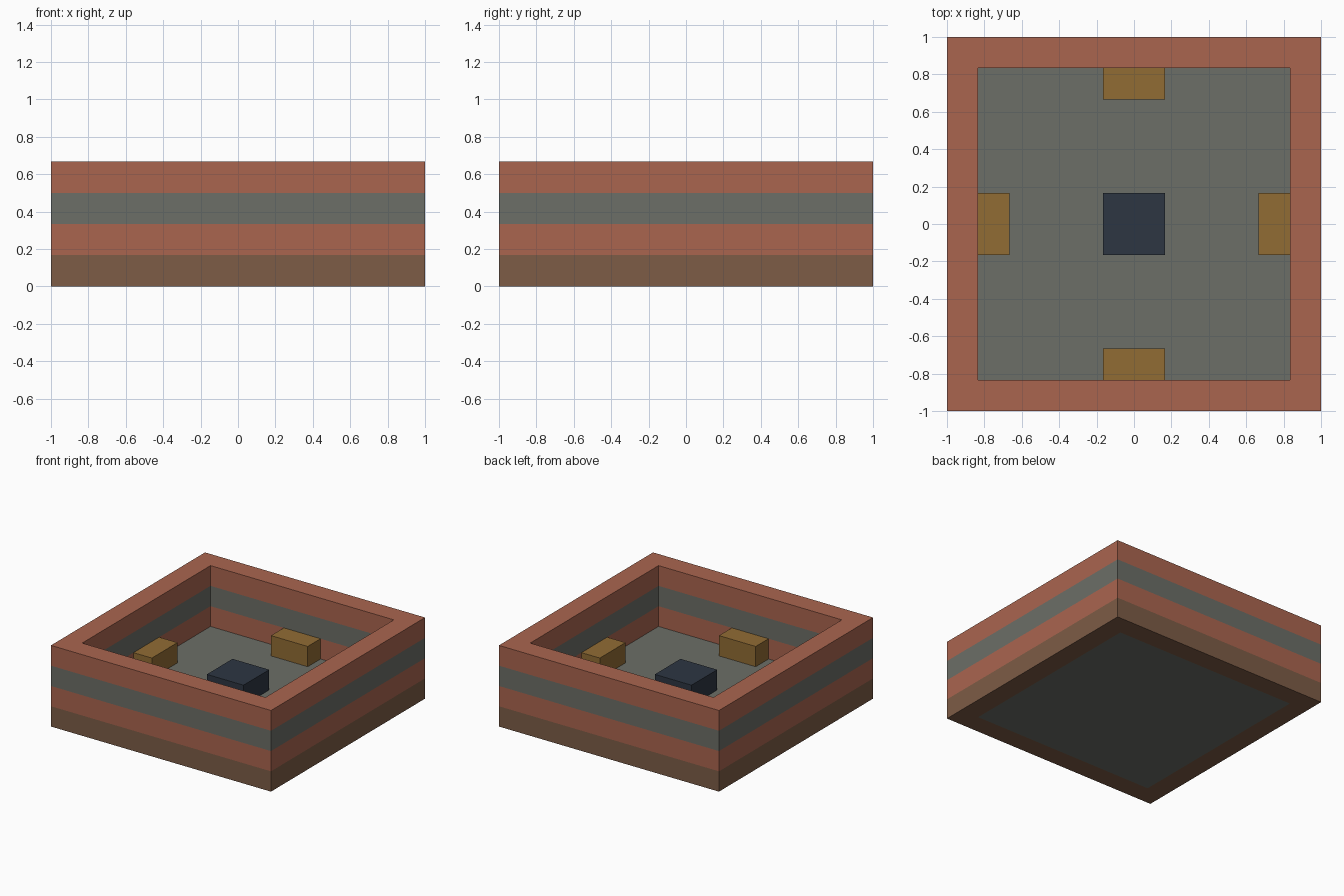
import bpy
import bmesh
import math

cube = bpy.data.objects.get("Cube")
if cube:
    bpy.data.objects.remove(cube, do_unlink=True)

U = 1 / 6            # one layer of the build
INNER = 1 - U        # half width of the open inside


def material(name, *rgb):
    linear = [((c / 255 + 0.055) / 1.055) ** 2.4 for c in rgb] + [1]
    mat = bpy.data.materials.new(name)
    mat.use_nodes = True
    mat.diffuse_color = linear
    mat.node_tree.nodes["Principled BSDF"].inputs["Base Color"].default_value = linear
    return mat


rust = material("rust red", 170, 101, 79)
grey = material("stone grey", 108, 110, 103)
brown = material("dark brown", 125, 92, 70)
ochre = material("ochre", 145, 108, 52)
navy = material("navy", 45, 54, 66)


def add_object(name, bm, mats):
    bmesh.ops.recalc_face_normals(bm, faces=bm.faces)
    mesh = bpy.data.meshes.new(name)
    bm.to_mesh(mesh)
    bm.free()
    for mat in mats:
        mesh.materials.append(mat)
    obj = bpy.data.objects.new(name, mesh)
    bpy.context.collection.objects.link(obj)
    return obj


def box(name, size, centre, mat):
    bm = bmesh.ops.create_cube  # unit cube scaled to size
    mesh = bmesh.new()
    bm(mesh, size=1)
    for v in mesh.verts:
        v.co = [v.co[i] * size[i] + centre[i] for i in range(3)]
    return add_object(name, mesh, [mat])


# Square wall: a closed cross-section swept round four corners, coloured by layer
profile = [(1, k * U) for k in range(5)] + [(INNER, k * U) for k in range(4, -1, -1)]
corners = [(-1, -1), (1, -1), (1, 1), (-1, 1)]
bm = bmesh.new()
loops = [[bm.verts.new((x * r, y * r, z)) for x, y in corners] for r, z in profile]
for i, loop in enumerate(loops):
    after = loops[(i + 1) % len(loops)]
    for j in range(4):
        k = (j + 1) % 4
        face = bm.faces.new((loop[j], loop[k], after[k], after[j]))
        face.material_index = min(3, int(face.calc_center_median().z / U))
add_object("banded_wall", bm, [brown, rust, grey, rust])

# Floor slab and the block in its middle
box("floor", (2 * INNER, 2 * INNER, U), (0, 0, U / 2), grey)
box("centre_block", (2 * U, 2 * U, U), (0, 0, 1.5 * U), navy)

# One low block against the middle of each wall
for n, side in enumerate(("left", "back", "right", "front")):
    c, s = round(math.cos(n * math.pi / 2)), round(math.sin(n * math.pi / 2))
    reach = INNER - U / 2
    size = (U * (1 + abs(s)), U * (1 + abs(c)), U)
    box(side + "_block", size, (c * reach, s * reach, 1.5 * U), ochre)
